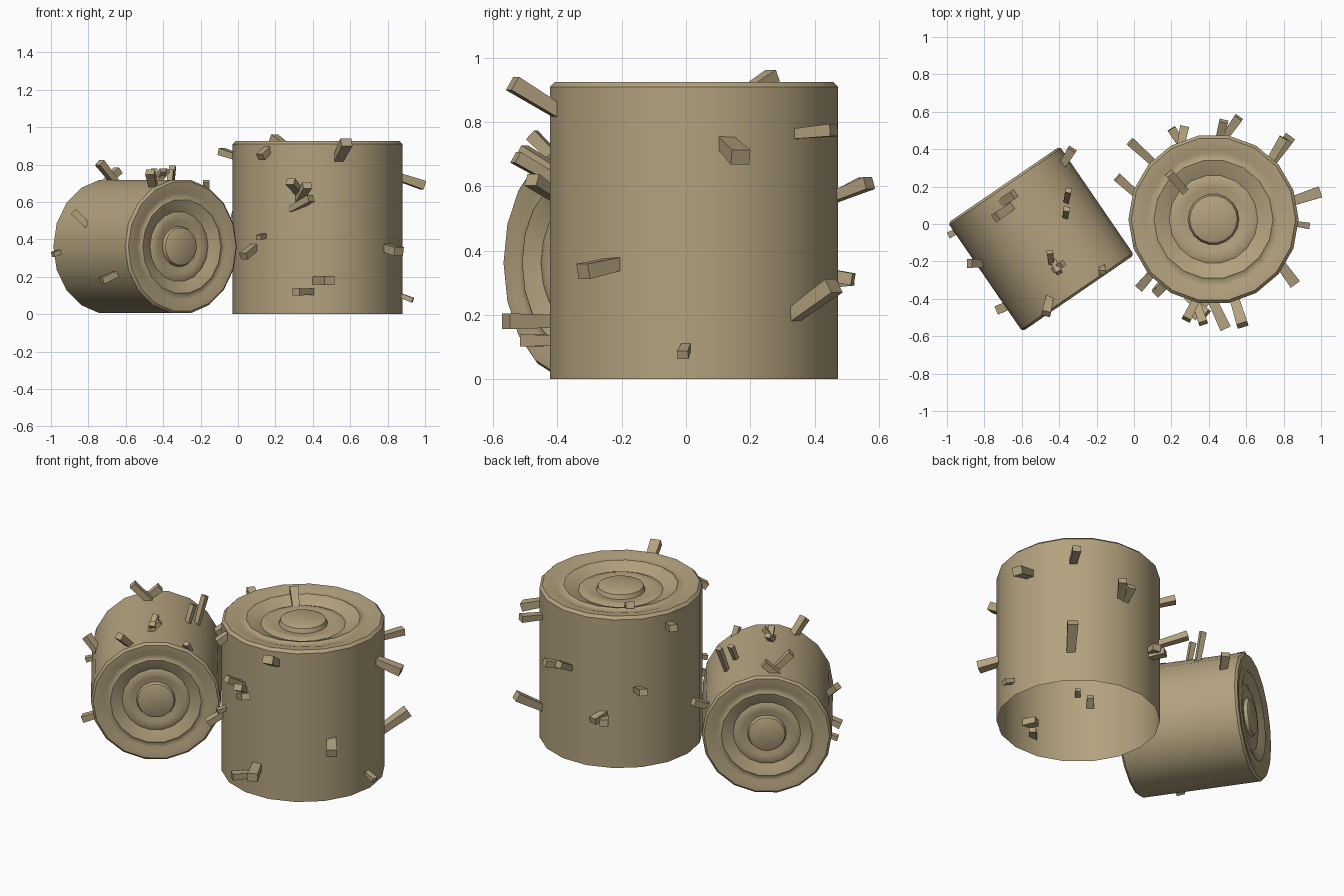
import bpy, bmesh, math
from mathutils import Vector, Matrix

SIDES = 18

# Rolled end: (radius, height below/above the rim), for a unit-ish bale
CAP = [(1.0, -0.035), (0.965, 0.0), (0.86, -0.006), (0.79, -0.03), (0.73, -0.03),
       (0.70, -0.012), (0.63, -0.035), (0.52, -0.085), (0.46, -0.06), (0.38, -0.075),
       (0.30, -0.085), (0.28, -0.03), (0.25, -0.015), (0.0, -0.015)]


def lathe(name, profile, matrix):
    """Revolve a (radius, height) profile around z."""
    bm = bmesh.new()
    rings = []
    for r, z in profile:
        if r == 0:
            rings.append([bm.verts.new((0, 0, z))])
        else:
            rings.append([bm.verts.new((r * math.cos(a), r * math.sin(a), z))
                          for a in (2 * math.pi * i / SIDES for i in range(SIDES))])
    for lo, hi in zip(rings, rings[1:]):
        for i in range(SIDES):
            j = (i + 1) % SIDES
            if len(lo) == 1:
                bm.faces.new((lo[0], hi[j], hi[i]))
            elif len(hi) == 1:
                bm.faces.new((lo[i], lo[j], hi[0]))
            else:
                bm.faces.new((lo[i], lo[j], hi[j], hi[i]))
    me = bpy.data.meshes.new(name)
    bm.to_mesh(me)
    bm.free()
    ob = bpy.data.objects.new(name, me)
    bpy.context.collection.objects.link(ob)
    ob.matrix_world = matrix
    ob.data.materials.append(straw)
    bpy.ops.object.select_all(action='DESELECT')
    ob.select_set(True)
    bpy.context.view_layer.objects.active = ob
    bpy.ops.object.shade_smooth_by_angle(angle=math.radians(35))
    return ob


def straws(name, sticks):
    """Loose straws: tapered square boxes from base to tip."""
    bm = bmesh.new()
    for base, tip, w in sticks:
        b, t = Vector(base), Vector(tip)
        d = (t - b).normalized()
        b -= d * 0.05                       # root buried in the bale
        m = Matrix.Translation((b + t) / 2) @ d.to_track_quat('Z', 'Y').to_matrix().to_4x4()
        h = (t - b).length / 2
        new = bmesh.ops.create_cube(bm, size=1)['verts']
        for v in new:
            s = w if v.co.z > 0 else w * 0.8
            v.co = m @ Vector((v.co.x * s, v.co.y * s * 0.8, v.co.z * 2 * h))
    me = bpy.data.meshes.new(name)
    bm.to_mesh(me)
    bm.free()
    ob = bpy.data.objects.new(name, me)
    bpy.context.collection.objects.link(ob)
    ob.data.materials.append(straw)


straw = bpy.data.materials.new("straw")
straw.diffuse_color = (0.45, 0.36, 0.21, 1)

# Upright bale, open underneath
R, H = 0.455, 0.925
lathe("upright_bale", [(R, 0)] + [(r * R, H + z * R) for r, z in CAP],
      Matrix.Translation((0.425, 0.025, 0)))

# Bale lying on its side, rolled at both ends
r2, half = 0.362, 0.352
end = [(r * r2, half + z * r2) for r, z in CAP]
axis = Vector((0.565, -0.825, 0))
lathe("lying_bale", [(r, -z) for r, z in reversed(end)] + end,
      Matrix.Translation((-0.497, -0.08, 0.362)) @ axis.to_track_quat('Z', 'Y').to_matrix().to_4x4())

B, M, S = 0.06, 0.048, 0.034
straws("upright_bale_straws", [
    # back and left
    ((0.09, 0.34, 0.48), (-0.02, 0.44, 0.53), M),
    ((0.0, 0.17, 0.84), (-0.09, 0.25, 0.87), M),
    ((0.25, 0.43, 0.30), (0.20, 0.51, 0.31), M),
    ((0.25, 0.42, 0.33), (0.27, 0.52, 0.31), M),
    ((0.46, 0.47, 0.57), (0.48, 0.55, 0.61), M),
    ((0.49, 0.47, 0.57), (0.56, 0.57, 0.61), M),
    # right
    ((0.74, 0.36, 0.765), (0.80, 0.46, 0.775), M),
    ((0.75, 0.35, 0.21), (0.83, 0.46, 0.29), B),
    ((0.87, 0.13, 0.73), (0.99, 0.17, 0.69), B),
    ((0.87, 0.0, 0.10), (0.935, -0.01, 0.075), S),
    ((0.78, -0.21, 0.36), (0.86, -0.32, 0.335), B),
    # front
    ((0.54, -0.41, 0.84), (0.58, -0.54, 0.92), B),
    ((0.33, -0.41, 0.65), (0.28, -0.51, 0.71), M),
    ((0.33, -0.41, 0.62), (0.37, -0.53, 0.69), M),
    ((0.32, -0.42, 0.58), (0.39, -0.48, 0.62), M),
    ((0.42, -0.41, 0.18), (0.49, -0.56, 0.18), B),
    ((0.39, -0.41, 0.12), (0.31, -0.50, 0.12), M),
    ((0.09, -0.27, 0.36), (0.03, -0.34, 0.31), M),
    ((0.14, -0.32, 0.42), (0.11, -0.36, 0.41), S),
    ((0.16, -0.33, 0.88), (0.12, -0.37, 0.84), M),
    # on the top
    ((0.25, 0.20, 0.90), (0.19, 0.27, 0.945), M),
])
straws("lying_bale_straws", [
    ((-0.66, 0.09, 0.71), (-0.74, 0.035, 0.81), M),
    ((-0.70, 0.12, 0.71), (-0.64, 0.16, 0.77), M),
    ((-0.36, 0.13, 0.66), (-0.35, 0.18, 0.79), S),
    ((-0.365, 0.05, 0.70), (-0.36, 0.08, 0.77), S),
    ((-0.44, -0.22, 0.70), (-0.45, -0.15, 0.77), S),
    ((-0.42, -0.24, 0.72), (-0.38, -0.21, 0.77), S),
    ((-0.43, -0.20, 0.71), (-0.40, -0.26, 0.77), S),
    ((-0.45, -0.39, 0.67), (-0.47, -0.48, 0.76), M),
    ((-0.17, -0.21, 0.62), (-0.17, -0.26, 0.71), S),
    ((-0.82, -0.21, 0.49), (-0.88, -0.21, 0.55), M),
    ((-0.64, -0.42, 0.22), (-0.73, -0.46, 0.18), M),
    ((-0.93, -0.03, 0.34), (-0.99, -0.06, 0.32), S),
    ((-0.38, 0.32, 0.50), (-0.33, 0.40, 0.54), M),
])
